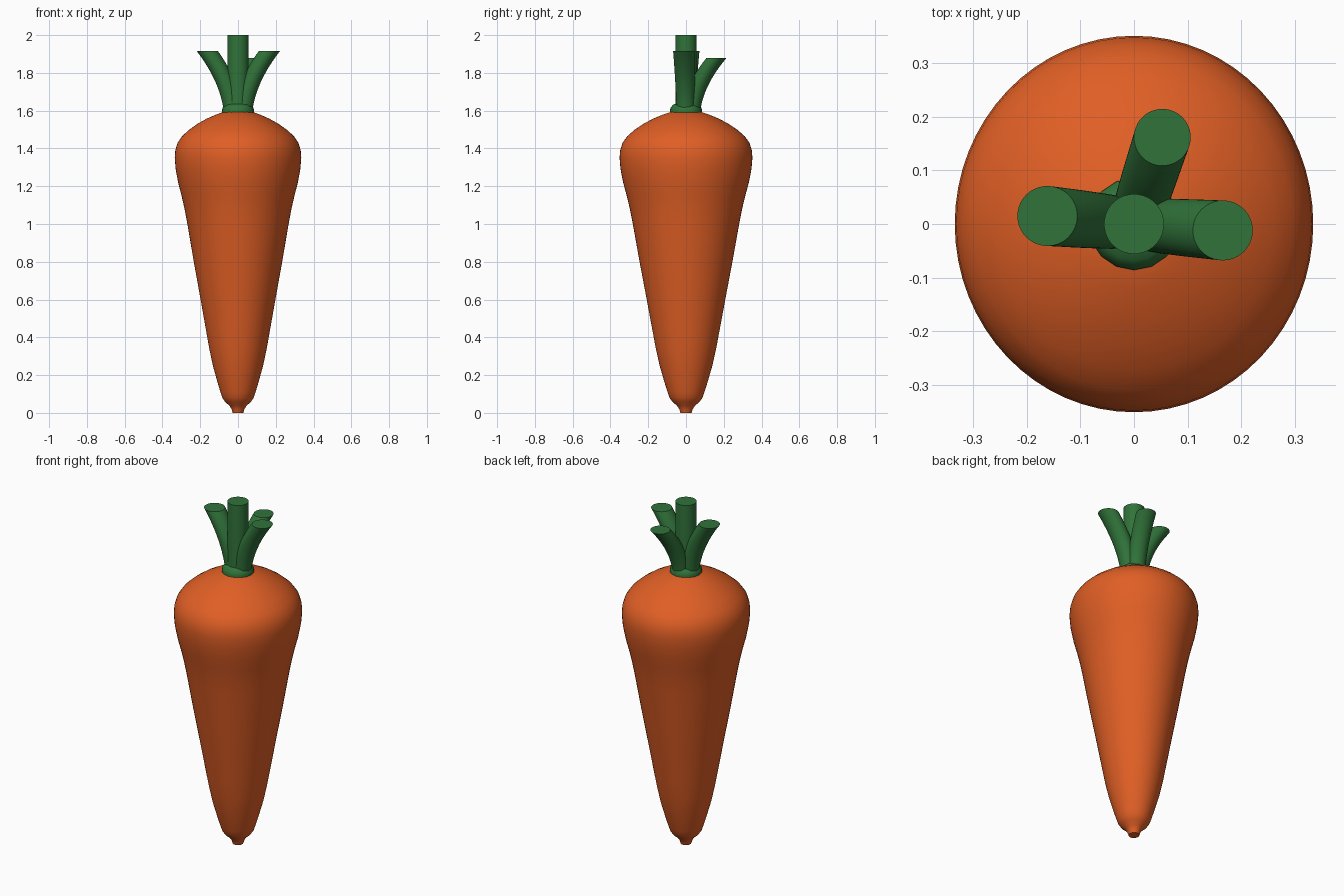
import bpy, bmesh, math
from mathutils import Vector

if "Cube" in bpy.data.objects:
    bpy.data.objects.remove(bpy.data.objects["Cube"])


def material(name, rgb):
    m = bpy.data.materials.new(name)
    m.diffuse_color = (*rgb, 1)
    m.use_nodes = True
    m.node_tree.nodes["Principled BSDF"].inputs["Base Color"].default_value = m.diffuse_color
    return m


ORANGE = material("carrot orange", (0.745, 0.114, 0.0185))
GREEN = material("leaf green", (0.03, 0.171, 0.042))


def loft(name, rings, mat, sides=48, y_scale=1.0):
    """Skin horizontal circles given as (x, y, z, radius), with closed ends."""
    bm = bmesh.new()
    loops = []
    for x, y, z, r in rings:
        loops.append([bm.verts.new((x + r * math.cos(i * math.tau / sides),
                                    y + r * y_scale * math.sin(i * math.tau / sides), z))
                      for i in range(sides)])
    for a, b in zip(loops, loops[1:]):
        for i in range(sides):
            j = (i + 1) % sides
            bm.faces.new((a[i], a[j], b[j], b[i]))
    bm.faces.new(loops[0][::-1])
    bm.faces.new(loops[-1])
    me = bpy.data.meshes.new(name)
    bm.to_mesh(me)
    bm.free()
    me.materials.append(mat)
    ob = bpy.data.objects.new(name, me)
    bpy.context.collection.objects.link(ob)
    bpy.ops.object.select_all(action='DESELECT')
    ob.select_set(True)
    bpy.context.view_layer.objects.active = ob
    bpy.ops.object.shade_smooth_by_angle(angle=math.radians(40))
    return ob


# Root: slightly oval turned body, (radius, height)
profile = [(0.028, 0), (0.034, 0.02), (0.045, 0.038), (0.068, 0.058), (0.083, 0.08),
           (0.093, 0.11), (0.108, 0.16), (0.133, 0.25), (0.152, 0.34), (0.168, 0.43),
           (0.198, 0.6), (0.234, 0.8), (0.268, 1.0), (0.283, 1.08), (0.299, 1.15),
           (0.317, 1.22), (0.330, 1.29), (0.335, 1.35), (0.332, 1.39), (0.320, 1.43),
           (0.296, 1.465), (0.260, 1.498), (0.215, 1.53), (0.165, 1.558),
           (0.115, 1.58), (0.075, 1.594), (0.03, 1.6)]
loft("root", [(0, 0, z, r) for r, z in profile], ORANGE, 64, 1.05)

# Collar where the stems join the root
loft("stem_collar", [(0, 0, 1.575, 0.085), (0, 0, 1.60, 0.086), (0, 0, 1.615, 0.082),
                     (0, 0, 1.632, 0.068), (0, 0, 1.642, 0.03)], GREEN, 16)

# Upright middle stem
loft("middle_stem", [(0, 0, 1.59, 0.056), (0, 0, 2.0, 0.056)], GREEN)


# Outer stems: curve outward and end in a level cut
def outer_stem(name, tip, radius):
    tip = Vector(tip)
    rings = []
    for i in range(13):
        t = i / 12
        reach = 0.16 + 0.19 * t + 0.65 * t * t
        rings.append((tip.x * reach, tip.y * reach, 1.59 + (tip.z - 1.59) * t,
                      0.048 + (radius - 0.048) * t))
    loft(name, rings, GREEN)


outer_stem("left_stem", (-0.162, 0.015, 1.915), 0.056)
outer_stem("right_stem", (0.166, -0.012, 1.915), 0.056)
outer_stem("back_stem", (0.053, 0.162, 1.88), 0.053)
